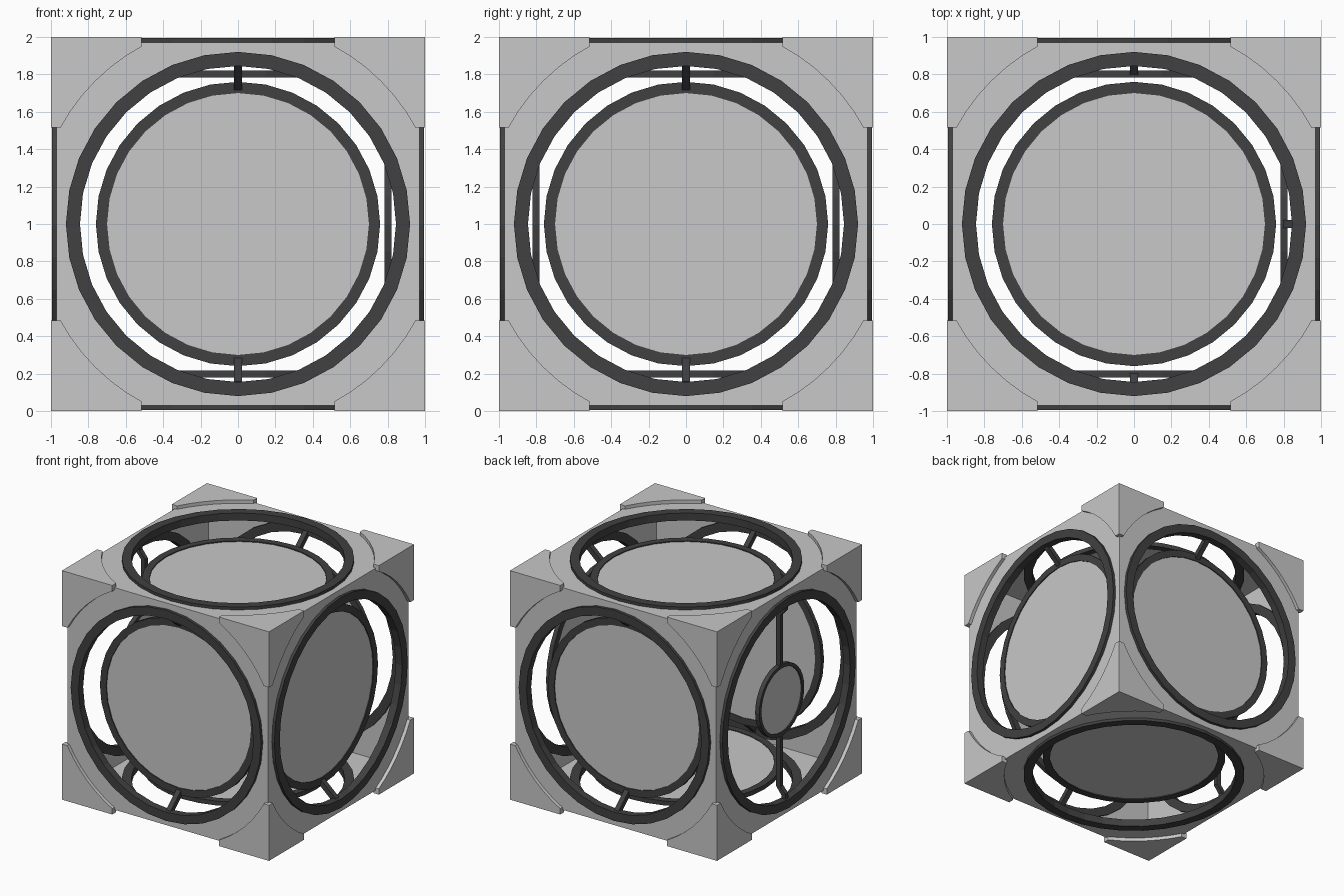
import bpy, bmesh, math
from mathutils import Matrix, Vector

if "Cube" in bpy.data.objects:
    bpy.data.objects.remove(bpy.data.objects["Cube"])

C = Vector((0, 0, 1))
SEG = 32


def material(name, v):
    m = bpy.data.materials.new(name)
    m.diffuse_color = (v, v, v, 1)
    m.use_nodes = True
    m.node_tree.nodes["Principled BSDF"].inputs["Base Color"].default_value = m.diffuse_color
    return m


GREY = material("light grey", 0.58)
DARK = material("dark grey", 0.052)


def finish(name, bm, mat, matrix=Matrix.Translation(C)):
    bmesh.ops.recalc_face_normals(bm, faces=bm.faces)
    me = bpy.data.meshes.new(name)
    bm.to_mesh(me)
    bm.free()
    me.materials.append(mat)
    ob = bpy.data.objects.new(name, me)
    ob.matrix_world = matrix
    bpy.context.collection.objects.link(ob)
    return ob


def box(name, lo, hi, mat=GREY):
    bm = bmesh.new()
    bmesh.ops.create_cube(bm, size=1)
    for v in bm.verts:
        v.co = Vector([lo + (c + 0.5) * (hi - lo) for c in v.co])
    return finish(name, bm, mat)


def lathe(name, profile, mat, matrix):
    """Closed (radius, depth) profile spun around local z."""
    bm = bmesh.new()
    rows = [[bm.verts.new((r * math.cos(a), r * math.sin(a), d)) for r, d in profile]
            for a in (2 * math.pi * i / SEG for i in range(SEG))]
    n = len(profile)
    for i in range(SEG):
        a, b = rows[i], rows[(i + 1) % SEG]
        for j in range(n):
            k = (j + 1) % n
            bm.faces.new((a[j], b[j], b[k], a[k]))
    return finish(name, bm, mat, matrix)


def ring(name, r0, r1, d0, d1, mat, matrix):
    return lathe(name, [(r0, d0), (r1, d0), (r1, d1), (r0, d1)], mat, matrix)


def disc(name, r, d0, d1, mat, matrix, seg=SEG):
    bm = bmesh.new()
    bmesh.ops.create_cone(bm, cap_ends=True, segments=seg, radius1=r, radius2=r,
                          depth=d1 - d0, matrix=Matrix.Translation((0, 0, (d0 + d1) / 2))
                          @ Matrix.Rotation(math.pi / seg * 0, 4, 'Z'))
    return finish(name, bm, mat, matrix)


def rod(name, path, w, matrix):
    """Square bar following (height, depth) points in the local yz plane."""
    bm = bmesh.new()
    pts = [Vector(p) for p in path]
    rows = []
    for i, p in enumerate(pts):
        t = (pts[min(i + 1, len(pts) - 1)] - pts[max(i - 1, 0)]).normalized()
        s = Vector((-t.y, t.x)) * w / 2
        rows.append([bm.verts.new((x, q.x, q.y)) for x, q in
                     ((-w / 2, p - s), (w / 2, p - s), (w / 2, p + s), (-w / 2, p + s))])
    for a, b in zip(rows, rows[1:]):
        for j in range(4):
            k = (j + 1) % 4
            bm.faces.new((a[j], a[k], b[k], b[j]))
    bm.faces.new(rows[0])
    bm.faces.new(rows[-1])
    return finish(name, bm, DARK, matrix)


def cut(ob, cutters):
    for c in cutters:
        m = ob.modifiers.new("cut", 'BOOLEAN')
        m.operation = 'DIFFERENCE'
        m.solver = 'EXACT'
        m.object = c
        bpy.context.view_layer.objects.active = ob
        bpy.ops.object.modifier_apply(modifier=m.name)
        bpy.data.objects.remove(c)


def panel_matrix(n, u):
    n, u = Vector(n), Vector(u)
    s = u.cross(n)
    return Matrix.Translation(C) @ Matrix((s, u, n)).transposed().to_4x4()


AXES = [panel_matrix((1, 0, 0), (0, 0, 1)), panel_matrix((0, 1, 0), (0, 0, 1)),
        panel_matrix((0, 0, 1), (0, 1, 0))]

# hollow shell with a round opening in every side
shell = box("cube_shell", -0.97, 0.97)
cut(shell, [box("hollow", -0.945, 0.945)] +
    [disc("bore", 0.885, -1.2, 1.2, GREY, m) for m in AXES])

# raised corner plates with curved inner edges
corner = box("corner_plates", 0.515, 1.0)
cut(corner, [disc("bore", 1.08, -1.2, 1.2, GREY, m, 64) for m in AXES] +
    [box("hollow", -0.958, 0.958)])
mir = corner.modifiers.new("mirror", 'MIRROR')
mir.use_axis = (True, True, True)
mir.use_clip = False
mir.use_mirror_merge = False

# the six sides
SIDES = {"front": ((0, -1, 0), (0, 0, 1)), "back": ((0, 1, 0), (0, 0, 1)),
         "right": ((1, 0, 0), (0, 0, 1)), "left": ((-1, 0, 0), (0, 0, 1)),
         "top": ((0, 0, 1), (0, 1, 0)), "bottom": ((0, 0, -1), (0, 1, 0))}
for side, (n, u) in SIDES.items():
    m = panel_matrix(n, u)
    ring(side + "_outer_ring", 0.845, 0.92, 0.93, 0.995, DARK, m)
    if side == "left":
        # small button held by two bent rods
        disc(side + "_button", 0.29, 0.895, 0.915, GREY, m)
        ring(side + "_button_rim", 0.28, 0.31, 0.885, 0.925, DARK, m)
        for s in (1, -1):
            rod(side + "_button_rod", [(s * 0.3, 0.905), (s * 0.75, 0.905),
                                       (s * 0.81, 0.955), (s * 0.86, 0.955)], 0.04, m)
        continue
    # large recessed disc with its rim
    disc(side + "_disc", 0.71, 0.788, 0.812, GREY, m)
    ring(side + "_disc_rim", 0.70, 0.76, 0.782, 0.82, DARK, m)
    if side in ("front", "back", "right"):
        for s in (1, -1):
            rod(side + "_strut", [(s * 0.73, 0.80), (s * 0.86, 0.945)], 0.045, m)
